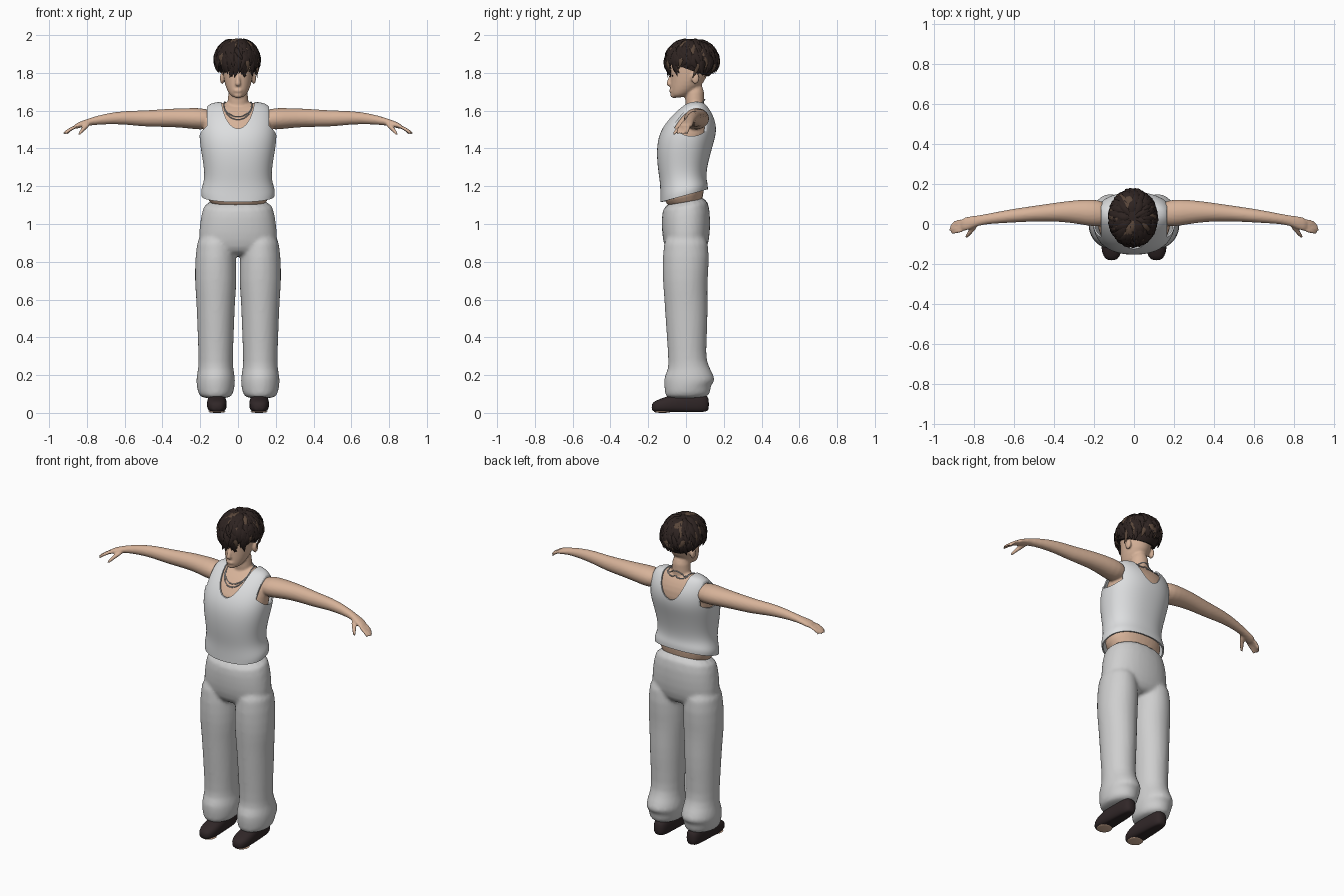
import bpy, bmesh, math, random
from mathutils import Vector
from mathutils.bvhtree import BVHTree

random.seed(4)
X, Y, Z = Vector((1, 0, 0)), Vector((0, 1, 0)), Vector((0, 0, 1))
scene = bpy.context.scene
if "Cube" in bpy.data.objects:
    bpy.data.objects.remove(bpy.data.objects["Cube"])


def material(name, *rgb):
    mat = bpy.data.materials.new(name)
    mat.use_nodes = True
    mat.diffuse_color = (*rgb, 1)
    mat.node_tree.nodes["Principled BSDF"].inputs["Base Color"].default_value = (*rgb, 1)
    return mat


SKIN = material("skin", .68, .45, .32)
SHIRT = material("white_cotton", .72, .73, .74)
TROUSERS = material("pale_grey_cloth", .62, .62, .62)
HAIR = material("dark_brown_hair", .027, .017, .015)
STREAK = material("brown_hair_streak", .1, .062, .042)
LEATHER = material("dark_leather", .03, .02, .021)
METAL = material("silver", .42, .42, .43)


def sweep(bm, points, radii, up=Y, tangent=None, sides=20, power=1, tilts=None, caps=True):
    """Skin elliptical rings along a path; tilts slope rings along y."""
    points = [Vector(p) for p in points]
    last = len(points) - 1
    rings = []
    for i, (p, (a, b)) in enumerate(zip(points, radii)):
        t = tangent or (points[min(i + 1, last)] - points[max(i - 1, 0)]).normalized()
        u = up.cross(t).normalized()
        v = t.cross(u)
        ring = []
        for k in range(sides):
            angle = math.tau * k / sides
            c, s = math.cos(angle), math.sin(angle)
            c = math.copysign(abs(c) ** power, c)
            s = math.copysign(abs(s) ** power, s)
            co = p + u * a * c + v * b * s
            if tilts:
                co.z += tilts[i] * (co.y - p.y)
            ring.append(bm.verts.new(co))
        rings.append(ring)
    for low, high in zip(rings, rings[1:]):
        for k in range(sides):
            n = (k + 1) % sides
            bm.faces.new((low[k], low[n], high[n], high[k]))
    if caps:
        bm.faces.new(rings[0][::-1])
    if caps or caps is None:
        bm.faces.new(rings[-1])


def stack(bm, rows, cx=0, grow=0, **options):
    """Upright loft from rows of z, y centre, x radius, y radius, tilt."""
    sweep(bm, [(cx, y, z) for z, y, a, b, t in rows],
          [(a + grow, b + grow) for z, y, a, b, t in rows],
          tangent=Z, tilts=[row[-1] for row in rows], **options)


def ball(bm, centre, size):
    made = bmesh.ops.create_uvsphere(bm, u_segments=20, v_segments=12, radius=1)["verts"]
    for v in made:
        v.co = Vector(centre) + Vector(a * b for a, b in zip(v.co, size))
    return made


def finish(name, bm, mat):
    bmesh.ops.recalc_face_normals(bm, faces=bm.faces)
    mesh = bpy.data.meshes.new(name)
    bm.to_mesh(mesh)
    bm.free()
    mesh.materials.append(mat)
    ob = bpy.data.objects.new(name, mesh)
    scene.collection.objects.link(ob)
    return ob


def modify(ob, kind, **settings):
    mod = ob.modifiers.new(kind.title(), kind)
    for key, value in settings.items():
        setattr(mod, key, value)


def bake(ob):
    graph = bpy.context.evaluated_depsgraph_get()
    mesh = bpy.data.meshes.new_from_object(ob.evaluated_get(graph))
    ob.modifiers.clear()
    ob.data = mesh


def fuse(ob, voxel, rounds):
    modify(ob, "SUBSURF", levels=1)
    modify(ob, "REMESH", mode="VOXEL", voxel_size=voxel)
    modify(ob, "SMOOTH", factor=.5, iterations=rounds)
    bake(ob)


TORSO = [(1.15, -.01, .19, .122, .28), (1.18, -.01, .194, .122, .25),
         (1.23, -.015, .174, .118, .1), (1.3, -.02, .176, .127, 0),
         (1.4, -.01, .195, .143, 0), (1.48, .01, .203, .148, 0),
         (1.55, .03, .195, .125, 0), (1.6, .042, .178, .09, 0),
         (1.63, .05, .155, .06, 0), (1.645, .055, .11, .035, 0)]

# Body: torso, neck, head, arms and hands fused into one skin
bm = bmesh.new()
stack(bm, [(1.08, 0, .15, .1, 0)] + TORSO, grow=-.016, power=.88)
stack(bm, [(1.58, .05, .07, .05, 0), (1.65, .045, .052, .05, 0), (1.75, .045, .052, .055, 0)])
stack(bm, [(1.668, -.045, .028, .032, 0), (1.69, -.025, .05, .058, 0),
           (1.73, .0, .068, .084, 0), (1.78, .015, .079, .096, 0),
           (1.84, .025, .086, .11, 0), (1.9, .03, .084, .108, 0), (1.95, .03, .05, .07, 0)])
sweep(bm, [(0, -.07, 1.8), (0, -.086, 1.76), (0, -.094, 1.738), (0, -.082, 1.728)],
      [(.009, .012), (.011, .014), (.018, .015), (.012, .01)], tangent=Z, sides=12)
ball(bm, (0, -.076, 1.706), (.026, .014, .011))
ball(bm, (0, -.062, 1.682), (.026, .022, .016))
ARM = [(.13, .05, 1.553, .06, .048), (.2, .055, 1.557, .07, .06), (.27, .06, 1.56, .062, .053),
       (.36, .062, 1.563, .05, .049), (.5, .052, 1.557, .039, .043), (.6, .042, 1.564, .035, .036),
       (.7, .03, 1.557, .028, .029), (.78, .018, 1.543, .024, .02),
       (.83, .003, 1.528, .036, .017), (.87, -.006, 1.513, .034, .014)]
for side in (1, -1):
    sweep(bm, [(side * x, y, z) for x, y, z, a, b in ARM],
          [row[3:] for row in ARM], up=Z, tangent=X * side)
    for f in range(4):
        y = .018 - .016 * f
        reach = (.91, .927, .932, .92)[f]
        sweep(bm, [(side * .85, y, 1.519), (side * .89, y - .008, 1.503), (side * reach, y - .016, 1.472)],
              [(.01, .01), (.01, .01), (.007, .007)], up=Z, sides=10)
    sweep(bm, [(side * .785, .003, 1.535), (side * .82, -.04, 1.505), (side * .845, -.073, 1.468)],
          [(.016, .014), (.013, .012), (.008, .008)], up=Z, sides=10)
    ball(bm, (side * .084, .05, 1.772), (.012, .022, .032))
body = finish("body", bm, SKIN)
fuse(body, .0065, 3)
surface = BVHTree.FromObject(body, bpy.context.evaluated_depsgraph_get())

# Eyes sit on the face surface
bm = bmesh.new()
for side in (1, -1):
    spot = surface.ray_cast(Vector((side * .032, -1, 1.785)), Y)[0]
    ball(bm, spot, (.012, .003, .004))
finish("eyes", bm, HAIR)

# Tank top: thin shell cut by a neck scoop and two armholes
bm = bmesh.new()
stack(bm, TORSO, sides=32, power=.88, caps=None)
shirt = finish("tank_top", bm, SHIRT)
modify(shirt, "SUBSURF", levels=2)
modify(shirt, "SOLIDIFY", thickness=.008, offset=0)
cutters = []
bm = bmesh.new()
sweep(bm, [(0, -.4, 1.69), (0, .4, 1.69)], [(.09, .185)] * 2, up=Z, tangent=Y, sides=40)
cutters.append(finish("neck_cutter", bm, SHIRT))
for side in (1, -1):
    bm = bmesh.new()
    sweep(bm, [(side * .165, .03, 1.57), (side * .4, .03, 1.57)], [(.11, .105)] * 2,
          up=Z, tangent=X * side, sides=40)
    cutters.append(finish("armhole_cutter", bm, SHIRT))
for cutter in cutters:
    cutter.hide_render = True
    modify(shirt, "BOOLEAN", object=cutter, operation="DIFFERENCE", solver="EXACT")
bake(shirt)
for cutter in cutters:
    bpy.data.objects.remove(cutter)

# Trousers: hips and two loose legs with bunched cuffs
bm = bmesh.new()
stack(bm, [(1.14, -.005, .18, .118, .22), (1.05, 0, .196, .13, .1), (.95, 0, .212, .13, 0),
           (.87, 0, .208, .115, 0), (.83, 0, .17, .08, 0)], power=.9)
for side in (1, -1):
    stack(bm, [(.98, 0, .095, .115, 0), (.82, 0, .11, .126, 0), (.7, -.005, .113, .12, 0),
               (.6, 0, .104, .115, .1), (.5, .003, .1, .114, -.1), (.3, .005, .092, .1, 0),
               (.235, .012, .092, .106, .15), (.18, .022, .107, .146, -.1),
               (.13, .01, .1, .122, .25), (.1, .012, .092, .122, .1), (.075, .015, .075, .1, 0)],
          cx=side * .118)
fuse(finish("trousers", bm, TROUSERS), .011, 4)

# Shoes, flattened underneath, with a pale toe patch below
for side, label in ((1, "left"), (-1, "right")):
    bm = bmesh.new()
    rows = [(-.182, .03, .02, .018), (-.165, .034, .042, .03), (-.11, .042, .056, .043),
            (-.03, .052, .05, .055), (.06, .055, .046, .06), (.105, .05, .038, .05), (.122, .045, .02, .03)]
    sweep(bm, [(side * .112, y, z) for y, z, a, b in rows], [row[2:] for row in rows],
          up=Z, tangent=Y, power=.8)
    for v in bm.verts:
        v.co.z = max(v.co.z, .005)
    shoe = finish(label + "_shoe", bm, LEATHER)
    modify(shoe, "SUBSURF", levels=1)
    bake(shoe)
    bm = bmesh.new()
    ball(bm, (side * .112, -.125, .006), (.045, .045, .006))
    finish(label + "_toe_patch", bm, SKIN)

# Two neck chains resting on the skin
for label, drop in (("short", .035), ("long", .06)):
    loop = []
    for k in range(49):
        a = math.tau * k / 48
        guess = Vector((.07 * math.sin(a), .03 - .09 * math.cos(a), 1.6 - drop * math.cos(a)))
        co, normal, *_ = surface.find_nearest(guess)
        loop.append(co + normal * .004)
    bm = bmesh.new()
    sweep(bm, loop, [(.003, .003)] * len(loop), up=Z, sides=6)
    finish(label + "_chain", bm, METAL)

# Hair: scalp cap trimmed by a sloping plane, then layered locks
CENTRE, SIZE = Vector((-.005, .03, 1.865)), (.112, .134, .112)
bm = bmesh.new()
ball(bm, CENTRE, SIZE)
cut = bmesh.ops.bisect_plane(bm, geom=bm.verts[:] + bm.edges[:] + bm.faces[:], plane_co=(0, .05, 1.805),
                             plane_no=(0, -.36, -1), clear_outer=True)["geom_cut"]
bmesh.ops.edgeloop_fill(bm, edges=[e for e in cut if isinstance(e, bmesh.types.BMEdge)])
finish("hair_cap", bm, HAIR)


def scalp(polar, turn, lift):
    """Point on the hair dome, hanging straight below its widest line."""
    flat = math.sin(polar) if polar < math.pi / 2 else max(.86, math.sin(polar))
    offset = (flat * math.sin(turn) * SIZE[0], -flat * math.cos(turn) * SIZE[1], math.cos(polar) * SIZE[2])
    return CENTRE + Vector(offset) * lift


locks, streaks = bmesh.new(), bmesh.new()
for i in range(230):
    turn = i * 2.4
    front = math.cos(turn)
    limit = 2.35 if front > .5 else 2.0 if front > -.3 else 2.4
    start = random.uniform(.1, 1.5)
    end = min(start + random.uniform(.6, 1.1), limit + random.uniform(-.3, .15))
    twist, flick = random.uniform(-.4, .4), random.uniform(.0, .13)
    path = [scalp(start + (end - start) * s, turn + twist * s, .98 + .07 * math.sin(s * 3) + flick * s * s)
            for s in (0, .25, .5, .75, 1)]
    width = random.uniform(.012, .022)
    sweep(streaks if i % 9 == 0 else locks, path,
          [(width * w, .007 * w) for w in (.5, 1, .9, .6, .08)],
          up=(path[2] - CENTRE).normalized(), sides=6)
finish("hair_locks", locks, HAIR)
finish("hair_streaks", streaks, STREAK)

# Smooth shading with crisp hems
bpy.ops.object.select_all(action="DESELECT")
for ob in scene.objects:
    if ob.type == "MESH":
        ob.select_set(True)
        bpy.context.view_layer.objects.active = ob
bpy.ops.object.shade_smooth_by_angle(angle=math.radians(50))
